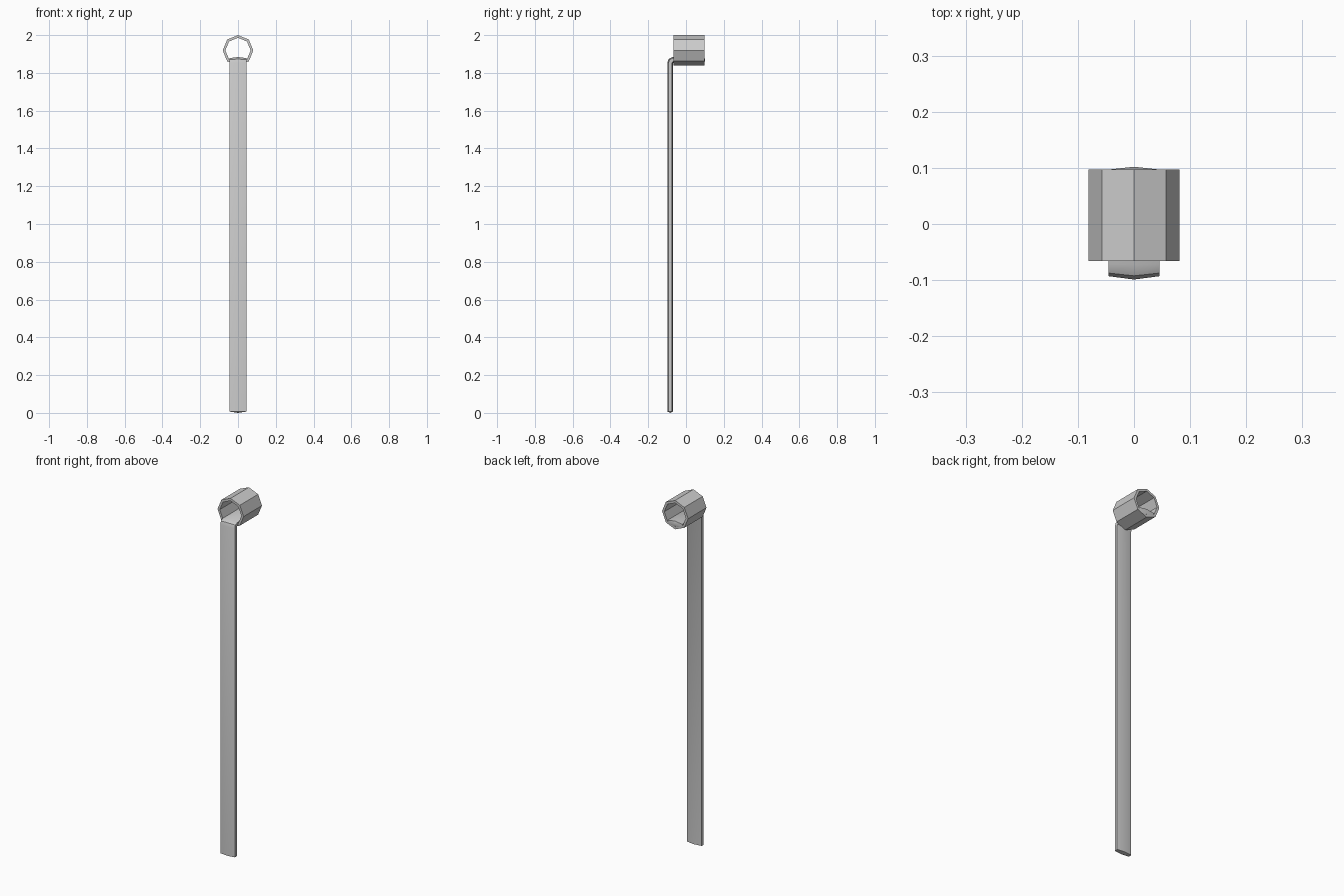
import bpy, bmesh, math
from mathutils import Vector

if "Cube" in bpy.data.objects:
    bpy.data.objects.remove(bpy.data.objects["Cube"])


def make_object(name, bm):
    bmesh.ops.recalc_face_normals(bm, faces=bm.faces)
    mesh = bpy.data.meshes.new(name)
    bm.to_mesh(mesh)
    bm.free()
    obj = bpy.data.objects.new(name, mesh)
    bpy.context.collection.objects.link(obj)
    return obj


# Eight-sided open sleeve, flat faced, with a vertex at the top
def build_sleeve(radius=0.081, inner=0.067, y0=-0.066, y1=0.097, zc=1.919, sides=8):
    bm = bmesh.new()
    loops = []
    for r, y in ((radius, y0), (radius, y1), (inner, y1), (inner, y0)):
        loops.append([bm.verts.new((r * math.sin(2 * math.pi * i / sides), y,
                                    zc + r * math.cos(2 * math.pi * i / sides)))
                      for i in range(sides)])
    for k in range(4):
        a, b = loops[k], loops[(k + 1) % 4]
        for i in range(sides):
            j = (i + 1) % sides
            bm.faces.new((a[i], a[j], b[j], b[i]))
    return make_object("octagonal_sleeve", bm)


# Long flat bar with slightly ridged faces, bent at the top into the sleeve
def build_bar():
    path = [Vector(p) for p in ((-0.084, 0.007), (-0.084, 1.851), (-0.080, 1.863),
                                (-0.069, 1.869), (0.097, 1.869))]   # (y, z)
    section = [(-0.045, 0.009), (0, 0.015), (0.045, 0.009),
               (0.045, -0.009), (0, -0.015), (-0.045, -0.009)]      # (x, outward)
    bm = bmesh.new()
    rings = []
    for i, p in enumerate(path):
        d0 = (path[max(i, 1)] - path[max(i, 1) - 1]).normalized()
        k = min(i + 1, len(path) - 1)
        d1 = (path[k] - path[k - 1]).normalized()
        t = (d0 + d1).normalized()
        n = Vector((-t.y, t.x)) / max(t.dot(d0), 0.5)
        rings.append([bm.verts.new((x, p.x + n.x * o, p.y + n.y * o)) for x, o in section])
    for a, b in zip(rings, rings[1:]):
        for i in range(6):
            j = (i + 1) % 6
            bm.faces.new((a[i], a[j], b[j], b[i]))
    # shallow pointed ends
    for ring, tip in ((rings[0], (0, -0.084, 0)), (rings[-1], (0, 0.102, 1.869))):
        c = bm.verts.new(tip)
        for i in range(6):
            bm.faces.new((ring[i], ring[(i + 1) % 6], c))
    return make_object("bent_bar", bm)


build_sleeve()
bar = build_bar()
bpy.context.view_layer.objects.active = bar
bar.select_set(True)
bpy.ops.object.shade_smooth_by_angle(angle=math.radians(40))
